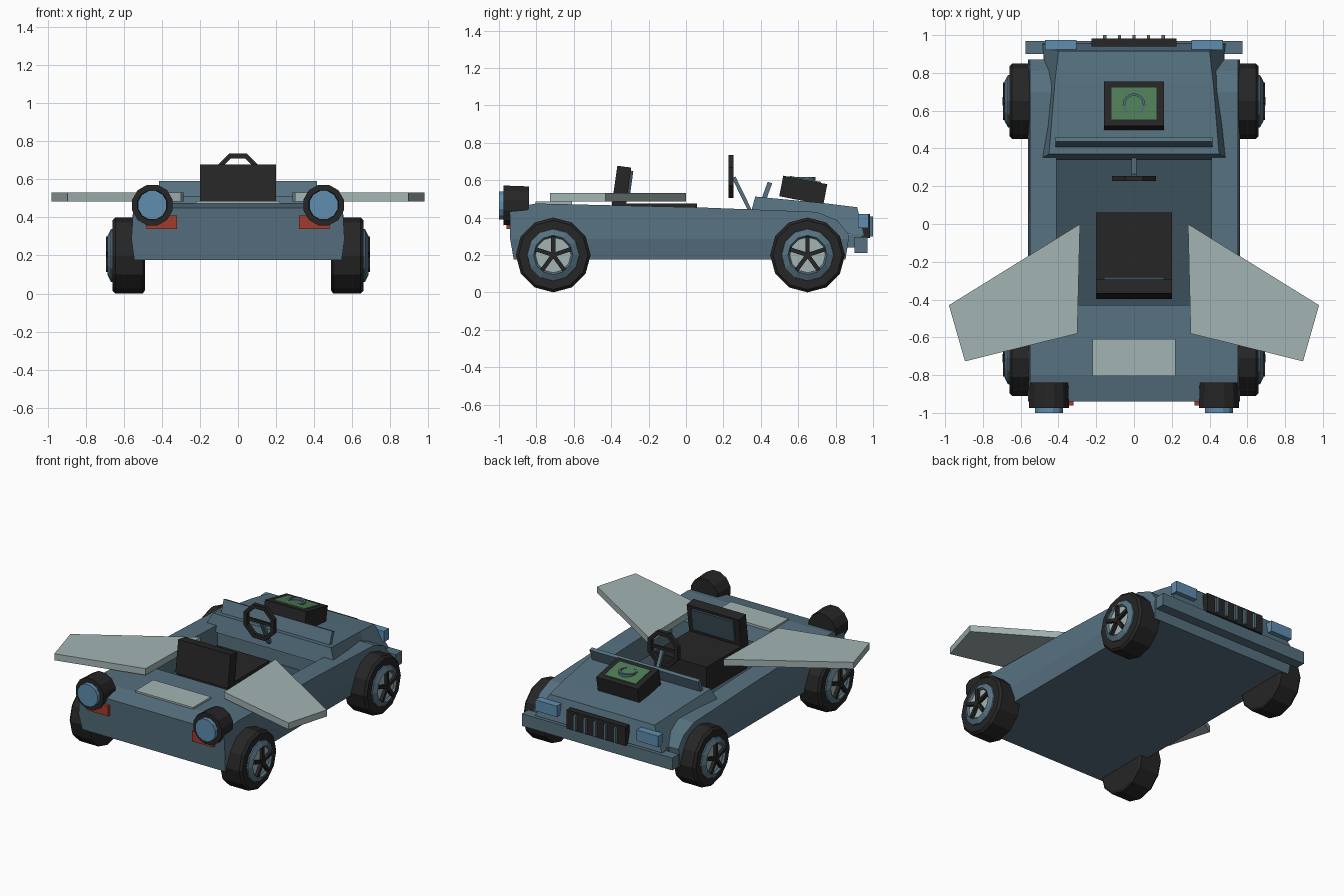
import bpy, bmesh, math
from mathutils import Matrix, Vector

if "Cube" in bpy.data.objects:
    bpy.data.objects.remove(bpy.data.objects["Cube"])


def mat(name, r, g, b):
    m = bpy.data.materials.new(name)
    m.diffuse_color = (r, g, b, 1)
    m.use_nodes = True
    m.node_tree.nodes["Principled BSDF"].inputs["Base Color"].default_value = m.diffuse_color
    return m


BODY = mat("slate blue", .093, .165, .215)
DARK = mat("dark slate", .045, .08, .105)
GREY = mat("light grey", .37, .455, .455)
BLACK = mat("black", .019, .019, .019)
LIGHT = mat("lamp blue", .114, .27, .43)
GREEN = mat("green", .076, .205, .091)
RED = mat("red", .36, .045, .026)


def finish(name, bm, *mats):
    bmesh.ops.recalc_face_normals(bm, faces=bm.faces)
    me = bpy.data.meshes.new(name)
    bm.to_mesh(me)
    bm.free()
    ob = bpy.data.objects.new(name, me)
    bpy.context.collection.objects.link(ob)
    for m in mats:
        me.materials.append(m)
    return ob


def box(name, m, x, y, z, tilt=0):
    """Box from three (low, high) ranges, tilted about its own x axis."""
    bm = bmesh.new()
    c = [(a + b) / 2 for a, b in (x, y, z)]
    s = [b - a for a, b in (x, y, z)]
    bmesh.ops.create_cube(bm, size=1, matrix=Matrix.Translation(c)
                          @ Matrix.Rotation(math.radians(tilt), 4, 'X')
                          @ Matrix.Diagonal((*s, 1)))
    return finish(name, bm, m)


def loft(name, rings, *mats, closed=False):
    """Skin a series of equal rings; cap the ends unless the series closes."""
    bm = bmesh.new()
    vs = [[bm.verts.new(p) for p in r] for r in rings]
    n = len(vs[0])
    pairs = list(zip(vs, vs[1:])) + ([(vs[-1], vs[0])] if closed else [])
    for a, b in pairs:
        for i in range(n):
            j = (i + 1) % n
            bm.faces.new((a[i], a[j], b[j], b[i]))
    if not closed:
        bm.faces.new(vs[0])
        bm.faces.new(vs[-1])
    return finish(name, bm, *mats)


def lathe(name, m, profile, centre, axis='X', sides=12, turn=0, closed=False):
    """Spin (along, radius) points round an axis through centre."""
    rings = []
    for a, r in profile:
        ring = []
        for i in range(sides):
            t = 2 * math.pi * (i + turn) / sides
            u, v = r * math.sin(t), r * math.cos(t)
            p = {'X': (a, u, v), 'Y': (u, a, v), 'Z': (u, v, a)}[axis]
            ring.append(Vector(p) + Vector(centre))
        rings.append(ring)
    return loft(name, rings, m, closed=closed)


# Hull: cross-sections along y, with the cockpit cut out
def section(y, top, low=.175, mid=.285, wide=.55):
    half = [(.545, low), (.56, mid), (wide, top)]
    pts = half + [(-x, z) for x, z in reversed(half)]
    return [(x, y * (.98 if z < .2 else 1), z) for x, z in pts]


hull = loft("hull", [section(-.94, .45), section(-.8, .475), section(.05, .455),
                     section(.7, .43), section(.81, .385),
                     section(.87, .31)], BODY, DARK)
cutter = box("cockpit_cutter", BODY, (-.41, .41), (-.43, .36), (.3, .8))
cutter.hide_render = True
cut = hull.modifiers.new("cockpit", 'BOOLEAN')
cut.operation, cut.solver, cut.object = 'DIFFERENCE', 'EXACT', cutter
bpy.context.view_layer.objects.active = hull
bpy.ops.object.modifier_apply(modifier="cockpit")
bpy.data.objects.remove(cutter)
for f in hull.data.polygons:      # cockpit floor is darker
    f.material_index = int(f.normal.z > .9 and f.center.z < .35)

# Hood: lower rim rising to a narrower sloping top
hood_side = [(.345, .43, .505, .51), (.37, .51, .455, .51), (.74, .475, .42, .49),
             (.915, .45, .40, .48)]
rings = [[(-.505, .34, .40), (.505, .34, .40), (.45, .37, .512), (-.45, .37, .512)],
         [(-.46, .74, .33), (.46, .74, .33), (.42, .74, .477), (-.42, .74, .477)],
         [(-.485, .955, .30), (.485, .955, .30), (.40, .915, .455), (-.40, .915, .455)]]
loft("hood", rings, BODY)
box("nose", BODY, (-.48, .48), (.8, .94), (.24, .31))
box("bumper", BODY, (-.575, .575), (.90, .97), (.21, .295))
box("windshield_bar", BODY, (-.415, .415), (.42, .445), (.495, .59), -20)

# Grille with bars, and headlights
box("grille", BLACK, (-.225, .225), (.94, .983), (.29, .42))
for i in range(5):
    x = (i - 2) * .077
    box("grille_bar", BODY, (x - .009, x + .009), (.97, 1), (.30, .405))
for s in (-1, 1):
    box("headlight", LIGHT, sorted((s * .305, s * .47)), (.92, .975), (.345, .42))

# Hood scoop with green screen and ring
box("scoop", BLACK, (-.158, .158), (.507, .747), (.49, .602), -11)
box("screen", GREEN, (-.12, .12), (.552, .722), (.597, .607), -11)
lathe("screen_ring", BODY, [(-.012, .06), (.008, .06), (.008, .047), (-.012, .047)],
      (0, .632, .609), 'Z', 16, closed=True)

# Seat
box("seat_cushion", BLACK, (-.2, .2), (-.38, .06), (.3, .475))
box("seat_back", BLACK, (-.2, .2), (-.383, -.308), (.45, .673), -8)
box("seat_panel", DARK, (-.16, .16), (-.31, -.292), (.5, .65), -8)

# Steering wheel, spoke and column
lathe("steering_wheel", BLACK,
      [(-.014, .125), (.014, .125), (.014, .097), (-.014, .097)],
      (0, .241, .62), 'Y', 8, .5, closed=True)
box("steering_spoke", BLACK, (-.105, .105), (.235, .25), (.612, .63))
box("steering_column", BODY, (-.012, .012), (.288, .308), (.43, .625), 26)

# Rear deck plate
box("deck_plate", GREY, (-.22, .22), (-.805, -.61), (.46, .486))

for s in (-1, 1):
    # Wings
    plan = [(.286, 0), (.98, -.43), (.895, -.727), (.30, -.58)]
    loft("wing", [[(s * x, y, z) for x, y in plan] for z in (.485, .53)], GREY)
    # Thrusters and tail lights
    lathe("thruster", BLACK, [(-.84, .105), (-.975, .11), (-.975, .08), (-.95, .078)],
          (s * .45, 0, .465), 'Y', 12, .5)
    lathe("thruster_core", LIGHT, [(-.93, .078), (-1, .078)],
          (s * .45, 0, .465), 'Y', 12, .5)
    box("tail_light", RED, sorted((s * .32, s * .48)), (-.96, -.92), (.34, .41))
    # Wheels
    for y in (-.71, .65):
        c = (0, y, .2)
        lathe("tire", BLACK, [(s * .49, .185), (s * .5, .2), (s * .645, .2),
                              (s * .66, .185), (s * .66, .13)], c)
        lathe("wheel_rim", BODY, [(s * .655, .14), (s * .668, .138), (s * .685, .105),
                                  (s * .672, .095), (s * .655, .095)], c, closed=True)
        lathe("wheel_disc", GREY, [(s * .655, .1), (s * .672, .1)], c)
        lathe("wheel_hub", BLACK, [(s * .66, .022), (s * .695, .022)], c)
        for k in range(5):
            spoke = box("wheel_spoke", BLACK, sorted((s * .66, s * .693)),
                        (-.011, .011), (.0, .1))
            spoke.matrix_world = (Matrix.Translation(c)
                                  @ Matrix.Rotation(k * math.tau / 5, 4, 'X'))
